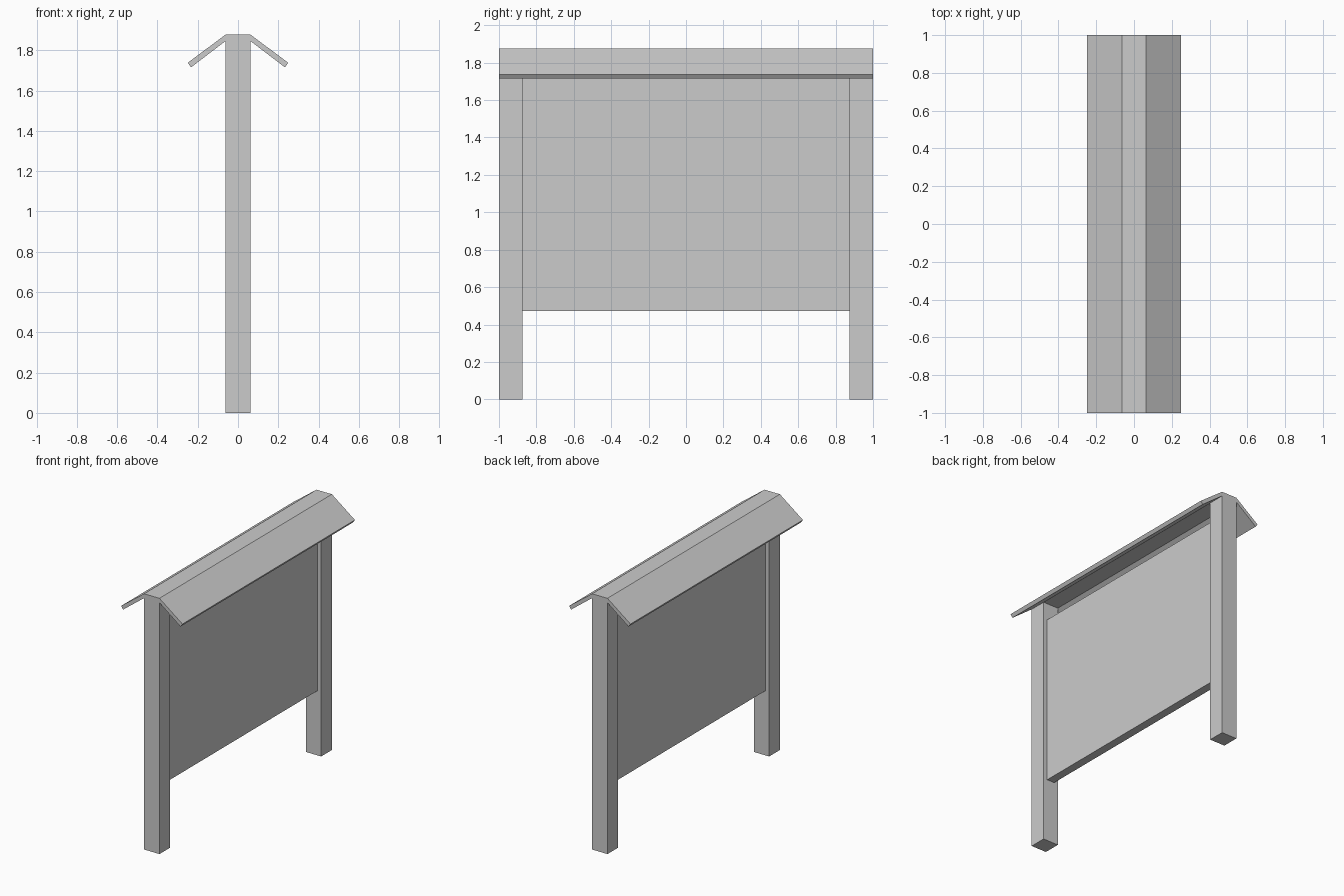
import bpy
import bmesh

if "Cube" in bpy.data.objects:
    bpy.data.objects.remove(bpy.data.objects["Cube"])


def make_object(name, bm):
    bmesh.ops.recalc_face_normals(bm, faces=bm.faces)
    mesh = bpy.data.meshes.new(name)
    bm.to_mesh(mesh)
    bm.free()
    obj = bpy.data.objects.new(name, mesh)
    bpy.context.collection.objects.link(obj)
    return obj


def box(name, lo, hi):
    bm = bmesh.new()
    bmesh.ops.create_cube(bm, size=1)
    for v in bm.verts:
        v.co = [(a + b) / 2 + c * (b - a) for a, b, c in zip(lo, hi, v.co)]
    return make_object(name, bm)


def extrude_profile(name, points, y0, y1):
    bm = bmesh.new()
    face = bm.faces.new([bm.verts.new((x, y0, z)) for x, z in points])
    geom = bmesh.ops.extrude_face_region(bm, geom=[face])["geom"]
    verts = [g for g in geom if isinstance(g, bmesh.types.BMVert)]
    bmesh.ops.translate(bm, verts=verts, vec=(0, y1 - y0, 0))
    return make_object(name, bm)


HALF_POST = 0.0625
TOP = 1.877
INNER_TOP = 1.845

# Two square posts, ending under the roof cap
box("front_post", (-HALF_POST, -1, 0), (HALF_POST, -0.875, INNER_TOP))
box("back_post", (-HALF_POST, 0.875, 0), (HALF_POST, 1, INNER_TOP))

# Thin notice panel between the posts
box("panel", (-0.031, -0.875, 0.473), (0.031, 0.875, 1.72))

# Folded roof: flat ridge with a sloping board on each side
right_half = [(HALF_POST, TOP), (0.249, 1.738), (0.233, 1.715), (HALF_POST, INNER_TOP)]
left_half = [(-x, z) for x, z in reversed(right_half)]
extrude_profile("roof", right_half + left_half, -1, 1)
